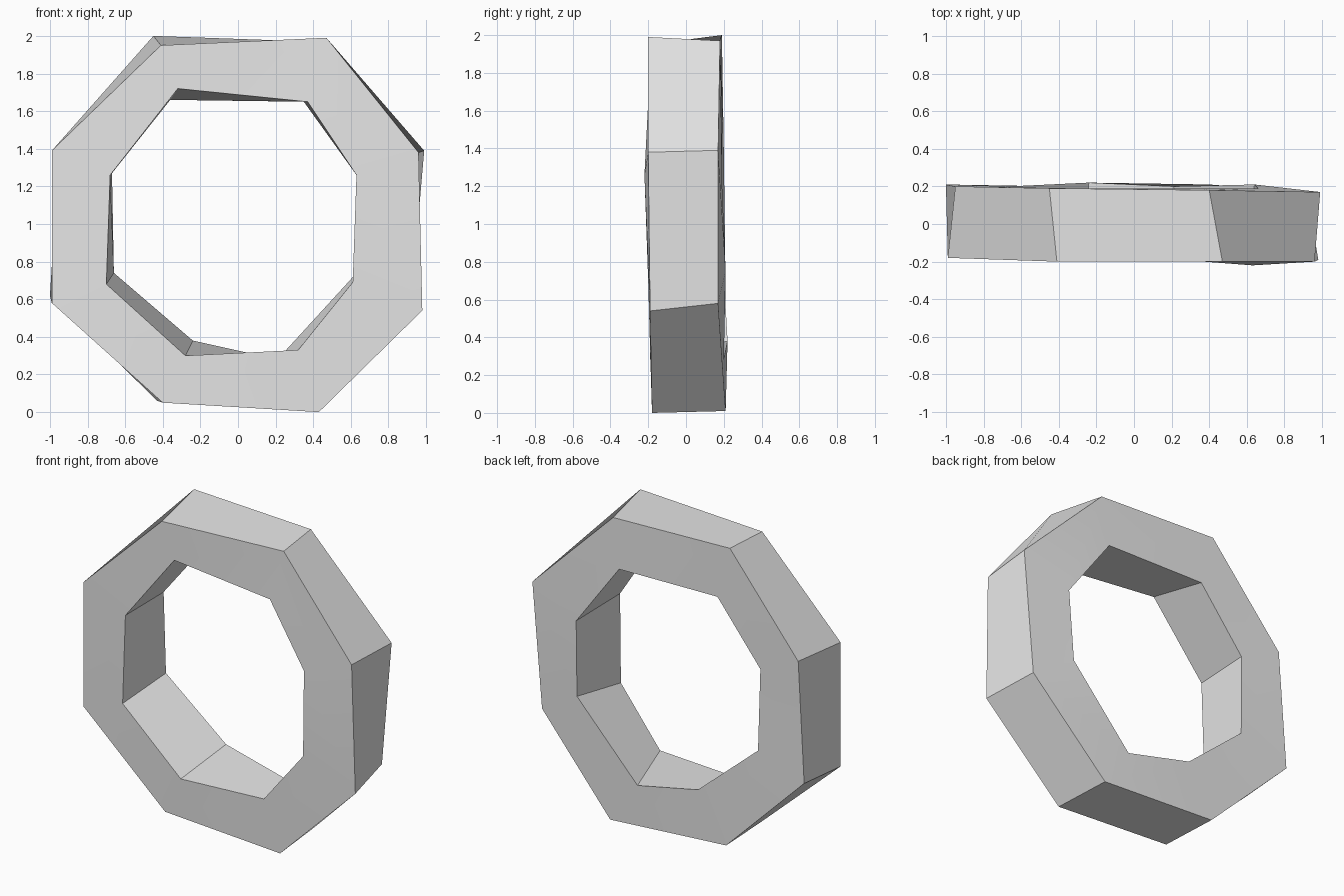
import bpy
import bmesh
import math

# Remove the default object
default_object = bpy.data.objects.get("Cube")
if default_object:
    bpy.data.objects.remove(default_object, do_unlink=True)


def make_material(name, color):
    material = bpy.data.materials.new(name)
    material.use_nodes = True
    material.diffuse_color = color
    shader = material.node_tree.nodes["Principled BSDF"]
    shader.inputs["Base Color"].default_value = color
    return material


def bridge_loops(mesh, first_loop, second_loop):
    """Join two closed loops of vertices with a band of quads."""
    count = len(first_loop)
    for index in range(count):
        following = (index + 1) % count
        mesh.faces.new((
            first_loop[index],
            first_loop[following],
            second_loop[following],
            second_loop[index],
        ))


# Uneven eight-cornered outlines, clockwise from the upper right corner
outer_front = [(.47, -.2, 1.99), (.96, -.2, 1.38), (.98, -.19, .54), (.43, -.18, 0),
               (-.4, -.18, .05), (-.99, -.18, .58), (-.99, -.18, 1.39), (-.41, -.2, 1.95)]
outer_back = [(.4, .18, 1.97), (.99, .17, 1.39), (.92, .17, .58), (.4, .21, .01),
              (-.43, .2, .06), (-1, .21, .62), (-.95, .2, 1.4), (-.45, .19, 2)]
inner_back = [(.35, .19, 1.65), (.66, .19, 1.23), (.64, .21, .75), (.21, .2, .28),
              (-.24, .22, .38), (-.66, .2, .74), (-.67, .19, 1.27), (-.36, .19, 1.66)]
inner_front = [(.37, -.2, 1.65), (.63, -.22, 1.26), (.61, -.2, .69), (.32, -.19, .33),
               (-.28, -.19, .3), (-.7, -.19, .68), (-.68, -.19, 1.26), (-.32, -.2, 1.72)]

# Chunky ring made by joining the outlines in turn
ring_mesh = bmesh.new()
loops = [[ring_mesh.verts.new(point) for point in outline]
         for outline in (outer_front, outer_back, inner_back, inner_front)]
for index, loop in enumerate(loops):
    bridge_loops(ring_mesh, loop, loops[(index + 1) % len(loops)])
bmesh.ops.recalc_face_normals(ring_mesh, faces=ring_mesh.faces[:])

mesh_data = bpy.data.meshes.new("octagonal_ring")
ring_mesh.to_mesh(mesh_data)
ring_mesh.free()
mesh_data.materials.append(make_material("light grey", (.8, .8, .8, 1)))
ring = bpy.data.objects.new("octagonal_ring", mesh_data)
bpy.context.collection.objects.link(ring)

# Soft shading within the faces, crisp corners between them
bpy.ops.object.select_all(action="DESELECT")
ring.select_set(True)
bpy.context.view_layer.objects.active = ring
bpy.ops.object.shade_smooth_by_angle(angle=math.radians(30))
